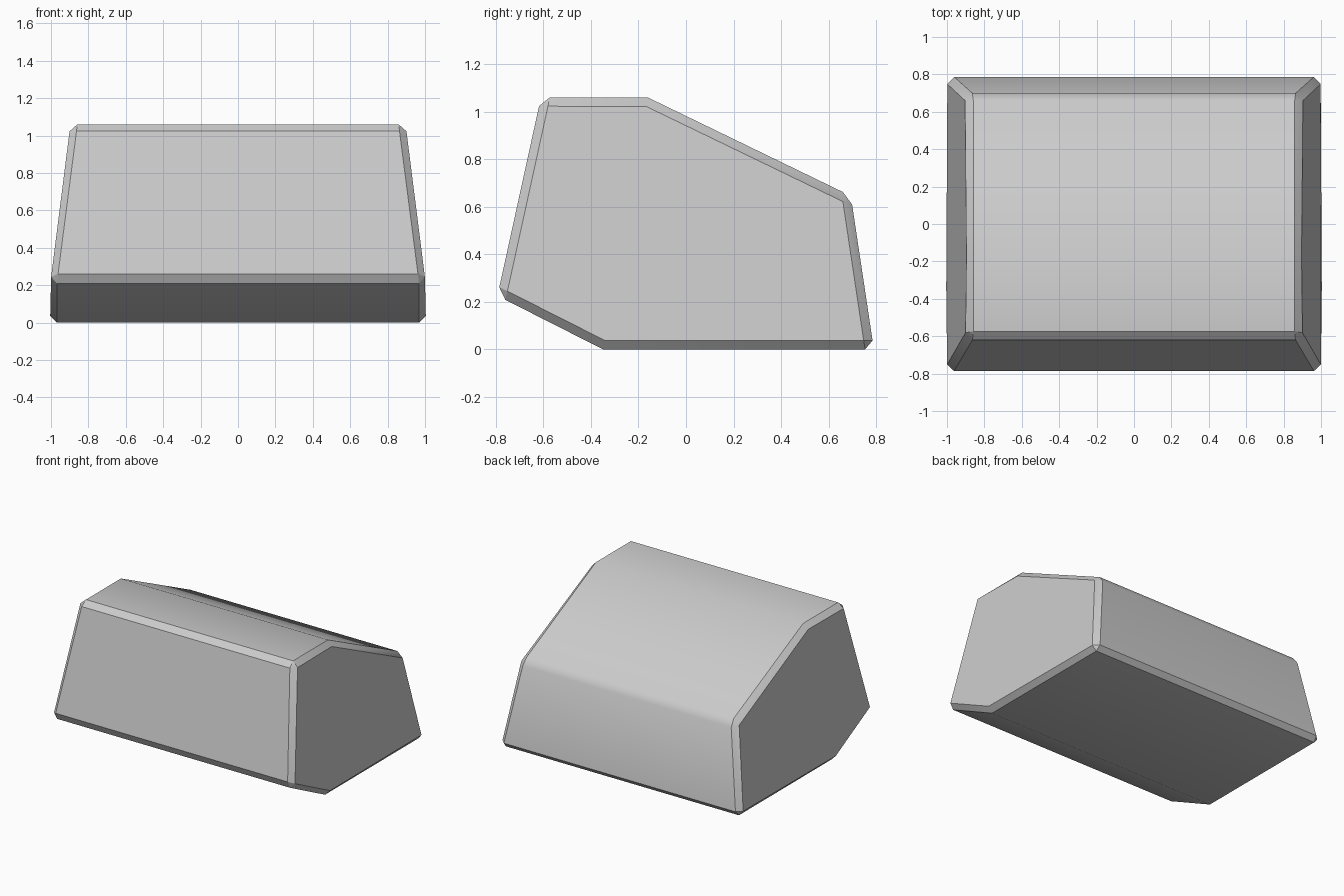
import bpy
import math

cube = bpy.data.objects.get("Cube")
if cube:
    bpy.data.objects.remove(cube, do_unlink=True)

# Six-sided side profile: half width, y, z (upper corners are narrower)
LOW, HIGH = 1.004, 0.896
profile = [
    (LOW, -0.35, 0.0),
    (LOW, 0.791, 0.0),
    (HIGH, 0.694, 0.646),
    (HIGH, -0.16, 1.06),
    (HIGH, -0.611, 1.06),
    (LOW, -0.794, 0.225),
]
n = len(profile)
verts = [(side * x, y, z) for side in (1, -1) for x, y, z in profile]

# Two end caps joined by a band of quads
faces = [list(range(n)), list(range(2 * n - 1, n - 1, -1))]
for i in range(n):
    j = (i + 1) % n
    faces.append([i, i + n, j + n, j])

mesh = bpy.data.meshes.new("body")
mesh.from_pydata(verts, [], faces)
body = bpy.data.objects.new("body", mesh)
bpy.context.collection.objects.link(body)

# Plain grey material
grey = bpy.data.materials.new("light_grey")
grey.use_nodes = True
colour = (0.6, 0.6, 0.6, 1)
grey.diffuse_color = colour
grey.node_tree.nodes["Principled BSDF"].inputs["Base Color"].default_value = colour
mesh.materials.append(grey)

# Chamfer the sharp edges only, leaving the two shallow folds
bpy.context.view_layer.objects.active = body
body.select_set(True)
bevel = body.modifiers.new("chamfer", "BEVEL")
bevel.width = 0.037
bevel.segments = 1
bevel.limit_method = "ANGLE"
bevel.angle_limit = math.radians(30)
bpy.ops.object.modifier_apply(modifier=bevel.name)
bpy.ops.object.shade_smooth_by_angle(angle=math.radians(30))
